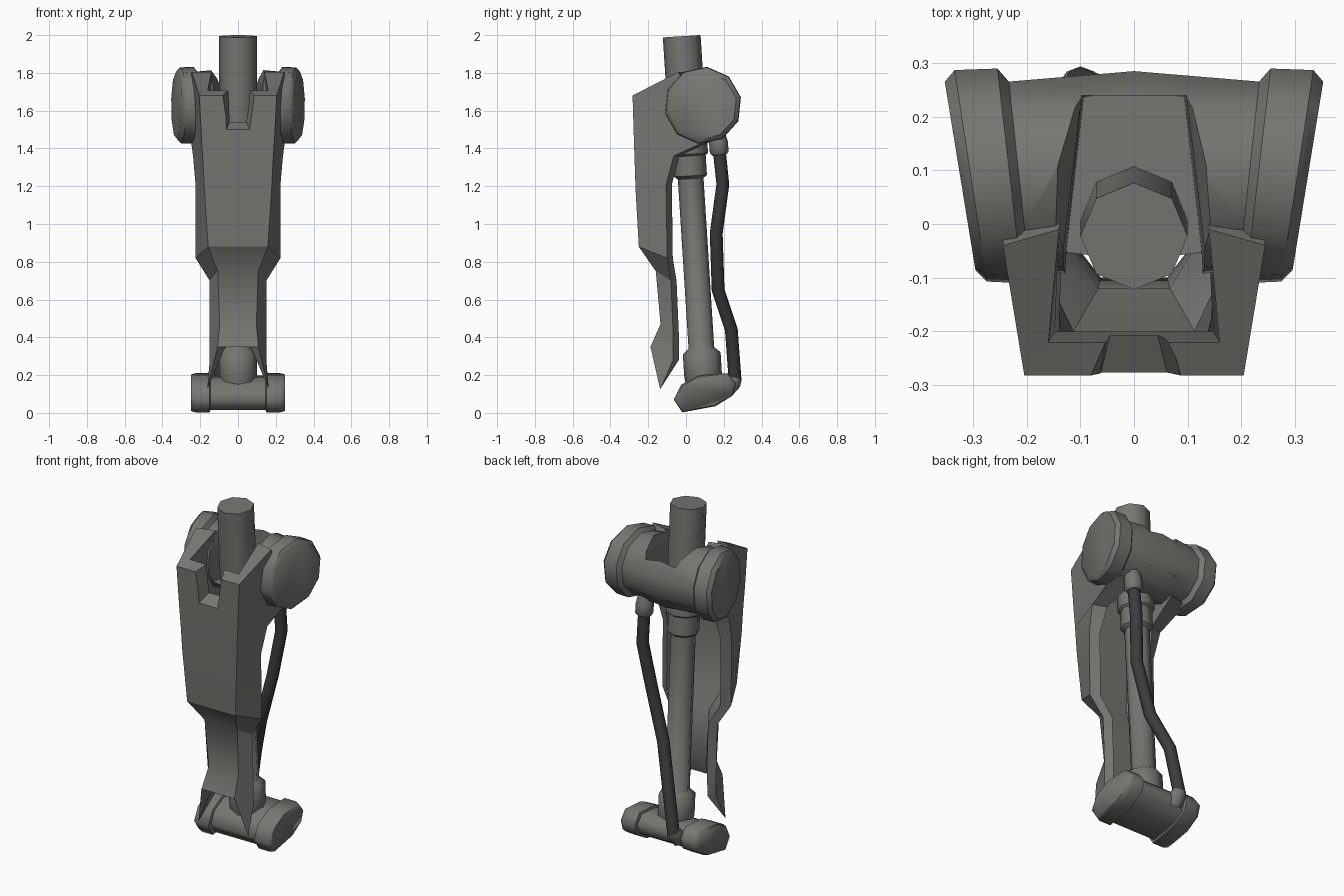
import bpy, bmesh, math
from mathutils import Vector

if "Cube" in bpy.data.objects:
    bpy.data.objects.remove(bpy.data.objects["Cube"])


def material(name, rgb):
    m = bpy.data.materials.new(name)
    m.diffuse_color = (*rgb, 1)
    m.use_nodes = True
    m.node_tree.nodes["Principled BSDF"].inputs["Base Color"].default_value = m.diffuse_color
    return m


GREY = material("warm_grey", (0.18, 0.18, 0.165))
DARK = material("dark_rubber", (0.045, 0.045, 0.048))


def finish(name, bm, mat, angle=48):
    bmesh.ops.remove_doubles(bm, verts=bm.verts, dist=1e-5)
    bmesh.ops.recalc_face_normals(bm, faces=bm.faces)
    me = bpy.data.meshes.new(name)
    bm.to_mesh(me)
    bm.free()
    ob = bpy.data.objects.new(name, me)
    bpy.context.collection.objects.link(ob)
    me.materials.append(mat)
    smooth(ob, angle)
    return ob


def smooth(ob, angle):
    bpy.ops.object.select_all(action='DESELECT')
    ob.select_set(True)
    bpy.context.view_layer.objects.active = ob
    bpy.ops.object.shade_smooth_by_angle(angle=math.radians(angle))


def loft(name, rings, mat, angle=48):
    """Closed solid through a list of equal-sized point rings."""
    bm = bmesh.new()
    vs = [[bm.verts.new(p) for p in r] for r in rings]
    n = len(vs[0])
    for a, b in zip(vs, vs[1:]):
        for i in range(n):
            j = (i + 1) % n
            bm.faces.new((a[i], a[j], b[j], b[i]))
    bm.faces.new(vs[0])
    bm.faces.new(vs[-1])
    return finish(name, bm, mat, angle)


def tube(name, stations, mat, sides=8):
    """Stations are (centre, radius); rings face along the path."""
    rings = []
    for k, (c, r) in enumerate(stations):
        a = Vector(stations[max(k - 1, 0)][0])
        b = Vector(stations[min(k + 1, len(stations) - 1)][0])
        d = (b - a).normalized()
        u = Vector((0, 1, 0)).cross(d).normalized()
        v = d.cross(u)
        rings.append([Vector(c) + r * (math.cos(t) * u + math.sin(t) * v)
                      for t in (2 * math.pi * i / sides for i in range(sides))])
    return loft(name, rings, mat)


def cut(ob, cutter, angle):
    cutter.hide_render = True
    mod = ob.modifiers.new("cut", 'BOOLEAN')
    mod.object = cutter
    mod.solver = 'EXACT'
    bpy.ops.object.select_all(action='DESELECT')
    ob.select_set(True)
    bpy.context.view_layer.objects.active = ob
    bpy.ops.object.modifier_apply(modifier=mod.name)
    bpy.data.objects.remove(cutter, do_unlink=True)
    smooth(ob, angle)


def axis(z):
    """Point on the slightly leaning leg axis."""
    return (0, 0.103 - 0.063 * z, z)


# Thigh post and shin strut
tube("thigh_post", [(axis(1.45), .1), (axis(1.994), .1)], GREY)
tube("shin_strut", [(axis(z), r) for z, r in (
    (.1, .08), (.19, .1), (.315, .1), (.338, .074), (.345, .068), (1.24, .068),
    (1.255, .087), (1.36, .087), (1.37, .1), (1.5, .1))], GREY)

# Knee drum: swept back from the middle, with flared caps splayed outward at the rear
half = [(.215, .18), (.232, .205), (.305, .202), (.325, .18)]
rings = []
for x, r in [(-x, r) for x, r in reversed(half)] + [(0, .2)] + half:
    ring = []
    for i in range(10):
        t = math.radians(36 * i + 12)
        y, z = r * math.cos(t), r * math.sin(t)
        ring.append((x * (1 + .5 * y), .09 + y, 1.628 + z))
    rings.append(ring)
knee = loft("knee_drum", rings, GREY, 42)

# Slot through the knee for the post
slot = [(-.11, 1.52), (.11, 1.52), (.115, 1.74), (.17, 1.9), (-.17, 1.9), (-.115, 1.74)]
cut(knee, loft("slot_cutter", [[(x * s, y, z) for x, z in slot]
                               for y, s in ((-.4, 1.15), (-.05, 1.15), (.24, .85))], GREY), 42)

# Shin guard: U-shaped sections
# front half width, front y, front z, back half width, back y, back z, front wall, side wall
levels = [
    (.205, -.283, 1.68, .245, -.01, 1.805, .062, .105),
    (.193, -.276, 1.45, .25, .16, 1.45, .075, .12),
    (.185, -.272, 1.33, .238, -.035, 1.36, .06, .08),
    (.178, -.267, 1.18, .225, -.075, 1.21, .05, .05),
    (.158, -.25, .88, .225, -.07, .82, .05, .05),
    (.107, -.16, .75, .15, -.05, .70, .04, .04),
    (.097, -.135, .47, .15, -.038, .42, .035, .04),
    (.108, -.188, .35, .15, -.038, .28, .04, .035)]
bm = bmesh.new()
rows = []
for k, (wf, yf, zf, wb, yb, zb, tf, ts) in enumerate(levels):
    side = [(wb - ts, yb, zb), (wb, yb - .03, zb), (wf, yf, zf)]
    inner = (wf - min(tf, .045), yf + tf, zf + (.028 if k == 0 else 0))
    loop = side + [(-x, y, z) for x, y, z in reversed(side)]
    loop += [(-inner[0], *inner[1:]), inner]
    rows.append([bm.verts.new(p) for p in loop])
for a, b in zip(rows, rows[1:]):
    for i in range(8):
        j = (i + 1) % 8
        bm.faces.new((a[i], a[j], b[j], b[i]))
t, b = rows[0], rows[-1]
for r in ((0, 1, 2, 7), (2, 3, 6, 7), (3, 4, 5, 6)):
    bm.faces.new([t[i] for i in r])
bm.faces.new([b[i] for i in (2, 3, 6, 7)])
# Pointed prongs either side of the ankle arch
for s, r in ((1, (0, 1, 2, 7)), (-1, (5, 4, 3, 6))):
    tip = bm.verts.new((s * .163, -.137, .125))
    for i in range(4):
        bm.faces.new((b[r[i]], b[r[(i + 1) % 4]], tip))
guard = finish("shin_guard", bm, GREY, 31)

# Tapered notch in the guard's top edge
notch = [[(-w1, y, 1.8), (w1, y, 1.8), (w0, y, z0), (-w0, y, z0)]
         for y, w1, w0, z0 in ((-.32, .115, .072, 1.475), (-.17, .04, .035, 1.56))]
cut(guard, loft("notch_cutter", notch, GREY), 31)

# Ankle: flattened bar with larger bevelled caps
outline = [(-.065, .07), (-.02, .003), (.155, .035), (.245, .09),
           (.265, .155), (.22, .21), (.07, .2), (-.025, .15)]
half = [(.146, .88), (.15, 1), (.225, 1), (.25, .93)]
loft("ankle_bar", [[(x, .1 + (y - .1) * s, .11 + (z - .11) * s) for y, z in outline]
                   for x, s in [(-x, s) for x, s in reversed(half)] + half], GREY, 68)

# Hose and its two fittings
path = [(.15, .175, 1.40), (.148, .195, 1.21), (.115, .16, .95),
        (.03, .17, .65), (-.05, .24, .44), (-.1, .26, .17)]
tube("hose", [(p, .034) for p in path], DARK)
tube("upper_fitting", [((.15, .178, 1.365), .038), ((.15, .176, 1.38), .05),
                       ((.15, .172, 1.43), .05), ((.15, .16, 1.5), .04)], GREY)
tube("lower_fitting", [((-.1, .21, .12), .045), ((-.1, .25, .165), .045),
                       ((-.1, .262, .19), .036)], GREY)
